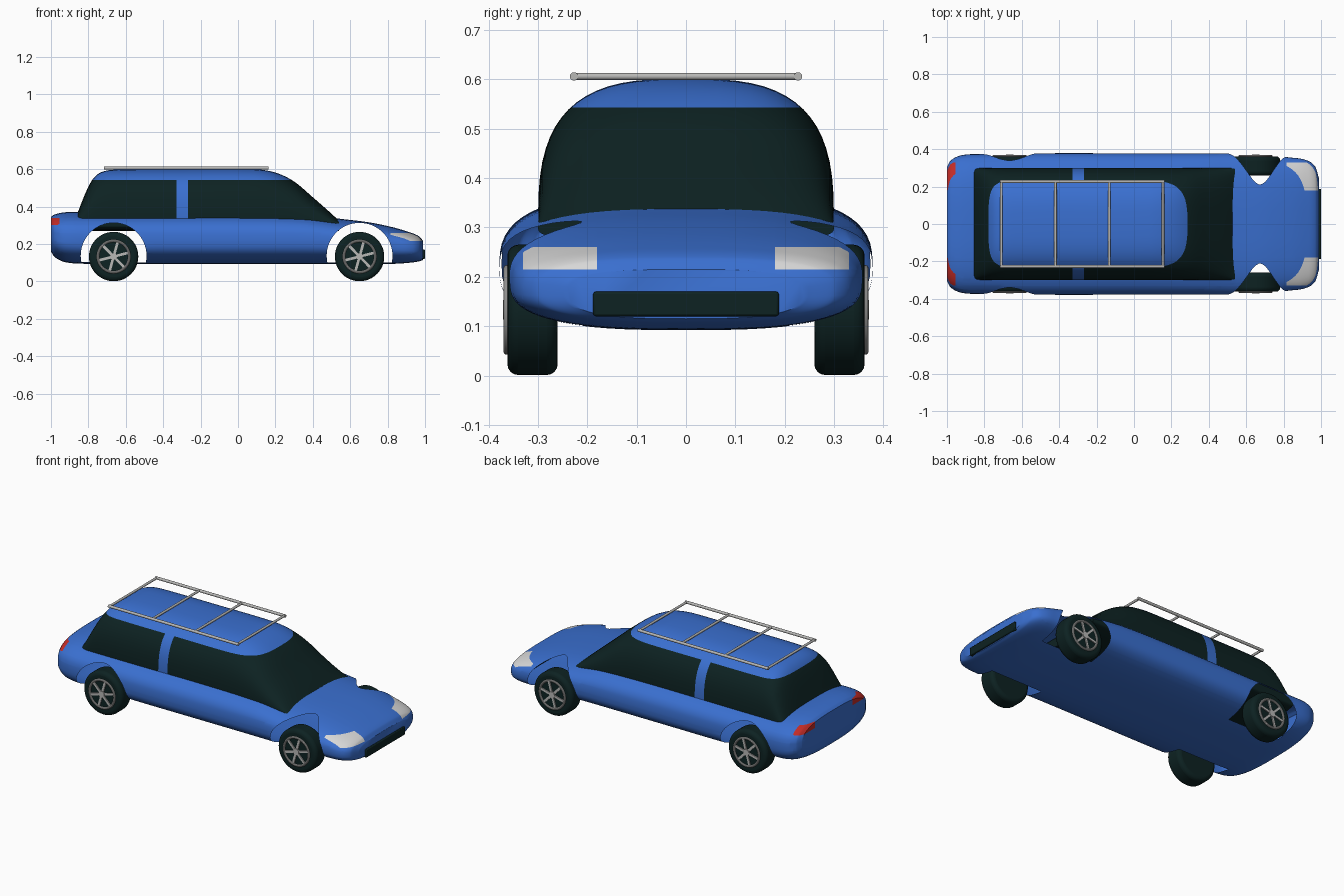
import bpy, bmesh, math
from mathutils import Vector

if "Cube" in bpy.data.objects:
    bpy.data.objects.remove(bpy.data.objects["Cube"], do_unlink=True)


def material(name, rgb):
    m = bpy.data.materials.new(name)
    m.use_nodes = True
    m.diffuse_color = (*rgb, 1)
    node = m.node_tree.nodes["Principled BSDF"]
    node.inputs["Base Color"].default_value = (*rgb, 1)
    node.inputs["Roughness"].default_value = 0.5
    return m


BLUE = material("blue paint", (0.042, 0.16, 0.63))
DARK = material("dark glass and rubber", (0.004, 0.016, 0.016))
SILVER = material("silver metal", (0.48, 0.48, 0.47))
WHITE = material("headlight white", (0.68, 0.68, 0.68))
RED = material("tail light red", (0.55, 0.025, 0.02))


def smooth(obj, angle=35):
    bpy.ops.object.select_all(action='DESELECT')
    obj.select_set(True)
    bpy.context.view_layer.objects.active = obj
    bpy.ops.object.shade_smooth_by_angle(angle=math.radians(angle))


def add_object(name, bm, mats):
    mesh = bpy.data.meshes.new(name)
    bm.to_mesh(mesh)
    bm.free()
    obj = bpy.data.objects.new(name, mesh)
    bpy.context.collection.objects.link(obj)
    for m in mats:
        mesh.materials.append(m)
    return obj


def finish(name, mat):
    obj = bpy.context.object
    obj.name = name
    obj.data.materials.append(mat)
    smooth(obj)
    return obj


def refine(stations, steps):
    """Smoothly interpolate between stations along x."""
    pts = [Vector(s) for s in stations]
    last = len(pts) - 1

    def slope(i):
        a, b = pts[max(i - 1, 0)], pts[min(i + 1, last)]
        return (b - a) / (b[0] - a[0])

    out = []
    for i in range(last):
        a, b = pts[i], pts[i + 1]
        d = b[0] - a[0]
        for k in range(steps):
            t = k / steps
            p = (a * (2*t**3 - 3*t*t + 1) + b * (3*t*t - 2*t**3)
                 + slope(i) * d * (t**3 - 2*t*t + t) + slope(i + 1) * d * (t**3 - t*t))
            out.append(p)
    return out + [pts[last]]


def loft(stations, power, sides=64):
    """Rounded sections (x, half width, bottom, widest height, top) joined into a skin."""
    bm = bmesh.new()
    rings = []
    for x, w, lo, mid, hi in stations:
        ring = []
        for k in range(sides):
            a = 2 * math.pi * k / sides
            c, s = math.cos(a), math.sin(a)
            y = math.copysign(abs(c) ** (2 / power), c) * w
            rise = abs(s) ** (2 / power)
            z = mid + rise * (hi - mid) if s > 0 else mid - rise * (mid - lo)
            ring.append(bm.verts.new((x, y, z)))
        rings.append(ring)
    for r, q in zip(rings, rings[1:]):
        for k in range(sides):
            j = (k + 1) % sides
            bm.faces.new((r[k], r[j], q[j], q[k]))
    bm.faces.new(rings[0])
    bm.faces.new(rings[-1])
    bmesh.ops.recalc_face_normals(bm, faces=bm.faces)
    return bm


def split(bm, axis, *values):
    normal = Vector([float(axis == a) for a in "xyz"])
    for v in values:
        bmesh.ops.bisect_plane(bm, geom=bm.verts[:] + bm.edges[:] + bm.faces[:],
                               plane_co=normal * v, plane_no=normal, dist=1e-5)


WHEEL_X = (-0.665, 0.65)
WHEEL_Z = 0.133
ARCH_R = 0.176

# Lower body skin
body = add_object("body", loft(refine([
    (-1.0, 0.305, 0.16, 0.25, 0.345),
    (-0.98, 0.34, 0.13, 0.24, 0.358),
    (-0.92, 0.368, 0.102, 0.23, 0.37),
    (-0.8, 0.374, 0.094, 0.225, 0.37),
    (-0.5, 0.378, 0.092, 0.22, 0.37),
    (0.0, 0.378, 0.092, 0.22, 0.372),
    (0.35, 0.378, 0.092, 0.22, 0.362),
    (0.53, 0.377, 0.092, 0.215, 0.337),
    (0.7, 0.37, 0.092, 0.205, 0.316),
    (0.83, 0.356, 0.094, 0.19, 0.289),
    (0.92, 0.342, 0.1, 0.18, 0.262),
    (0.97, 0.305, 0.108, 0.175, 0.24),
    (0.99, 0.24, 0.115, 0.17, 0.215)], 8), 2.85), [BLUE, WHITE, RED])

# Wheel arch openings
for wx in WHEEL_X:
    for side in (-1, 1):
        bpy.ops.mesh.primitive_cylinder_add(vertices=64, radius=ARCH_R, depth=0.3,
                                            location=(wx, side * 0.36, 0.137),
                                            rotation=(math.pi / 2, 0, 0))
        cutter = bpy.context.object
        cutter.name = "arch_cutter"
        cutter.hide_render = True
        mod = body.modifiers.new("arch", 'BOOLEAN')
        mod.operation = 'DIFFERENCE'
        mod.solver = 'EXACT'
        mod.object = cutter
        bpy.context.view_layer.objects.active = body
        bpy.ops.object.modifier_apply(modifier=mod.name)
        bpy.data.objects.remove(cutter, do_unlink=True)

bm = bmesh.new()
bm.from_mesh(body.data)
inner = [f for f in bm.faces if any(
    all(math.hypot(v.co.x - wx, v.co.z - 0.137) < ARCH_R + 0.0005 and abs(v.co.y) > 0.209
        for v in f.verts) for wx in WHEEL_X)]
bmesh.ops.delete(bm, geom=inner, context='FACES')

# Headlights and tail lights painted on the skin
split(bm, "x", -0.955, 0.815)
split(bm, "y", -0.33, -0.18, 0.18, 0.33)
split(bm, "z", 0.215, 0.26, 0.302, 0.34)
for f in bm.faces:
    c = f.calc_center_median()
    f.material_index = 0
    if 0.18 < abs(c.y) < 0.33:
        if c.x > 0.815 and 0.215 < c.z < 0.26:
            f.material_index = 1
        elif c.x < -0.955 and 0.302 < c.z < 0.34:
            f.material_index = 2
bm.to_mesh(body.data)
bm.free()
smooth(body)

# Cabin with glass, roof and side pillars
profile = [(-0.87, 0.335), (-0.81, 0.485), (-0.77, 0.555), (-0.72, 0.588), (-0.64, 0.598),
           (-0.3, 0.6), (0.08, 0.6), (0.17, 0.59), (0.24, 0.567), (0.31, 0.527),
           (0.4, 0.45), (0.48, 0.38), (0.54, 0.325)]
bm = loft(refine([(x, 0.3, 0.27, 0.3, top) for x, top in profile], 6), 3)
split(bm, "x", -0.33, -0.268)
split(bm, "z", 0.543)
for f in bm.faces:
    c = f.calc_center_median()
    f.material_index = 0 if c.z > 0.543 or -0.33 < c.x < -0.268 else 1
smooth(add_object("cabin", bm, [BLUE, DARK]))

# Front grille
bpy.ops.mesh.primitive_cube_add(size=1, location=(0.97, 0, 0.145))
grille = bpy.context.object
grille.scale = (0.06, 0.376, 0.05)
bpy.ops.object.transform_apply(location=False, rotation=False, scale=True)
bev = grille.modifiers.new("bevel", 'BEVEL')
bev.width, bev.segments = 0.005, 2
finish("grille", DARK)


def spoke_wheel(name, wx, side):
    """Tyre with a ring, hub and six spokes on its outer face."""
    turn = (math.pi / 2, 0, 0)
    bpy.ops.mesh.primitive_cylinder_add(vertices=48, radius=0.132, depth=0.102,
                                        location=(wx, side * 0.311, WHEEL_Z), rotation=turn)
    bev = bpy.context.object.modifiers.new("bevel", 'BEVEL')
    bev.width, bev.segments = 0.022, 4
    finish(name + "_tyre", DARK)
    face = side * 0.363
    bpy.ops.mesh.primitive_torus_add(major_radius=0.084, minor_radius=0.007, major_segments=48,
                                     minor_segments=10, location=(wx, face, WHEEL_Z),
                                     rotation=turn)
    finish(name + "_rim", SILVER)
    bpy.ops.mesh.primitive_cylinder_add(vertices=24, radius=0.02, depth=0.016,
                                        location=(wx, face, WHEEL_Z), rotation=turn)
    finish(name + "_hub", SILVER)
    for k in range(6):
        a = k * math.pi / 3 + 0.25
        bpy.ops.mesh.primitive_cube_add(
            size=1, rotation=(0, -a, 0),
            location=(wx + 0.048 * math.cos(a), face, WHEEL_Z + 0.048 * math.sin(a)))
        bpy.context.object.scale = (0.072, 0.01, 0.014)
        finish(name + "_spoke", SILVER)


for end, wx in zip(("rear", "front"), WHEEL_X):
    for label, side in (("left", 1), ("right", -1)):
        spoke_wheel(end + "_" + label + "_wheel", wx, side)


# Roof rack
def tube(name, start, end, radius):
    a, b = Vector(start), Vector(end)
    bpy.ops.mesh.primitive_cylinder_add(vertices=16, radius=radius, depth=(b - a).length,
                                        location=(a + b) / 2)
    bpy.context.object.rotation_euler = (b - a).to_track_quat('Z', 'Y').to_euler()
    finish(name, SILVER)


for side in (-1, 1):
    tube("rack_rail", (-0.717, side * 0.227, 0.606), (0.163, side * 0.227, 0.606), 0.0085)
for x in (-0.709, -0.42, -0.132, 0.155):
    tube("rack_crossbar", (x, -0.227, 0.606), (x, 0.227, 0.606), 0.007)
